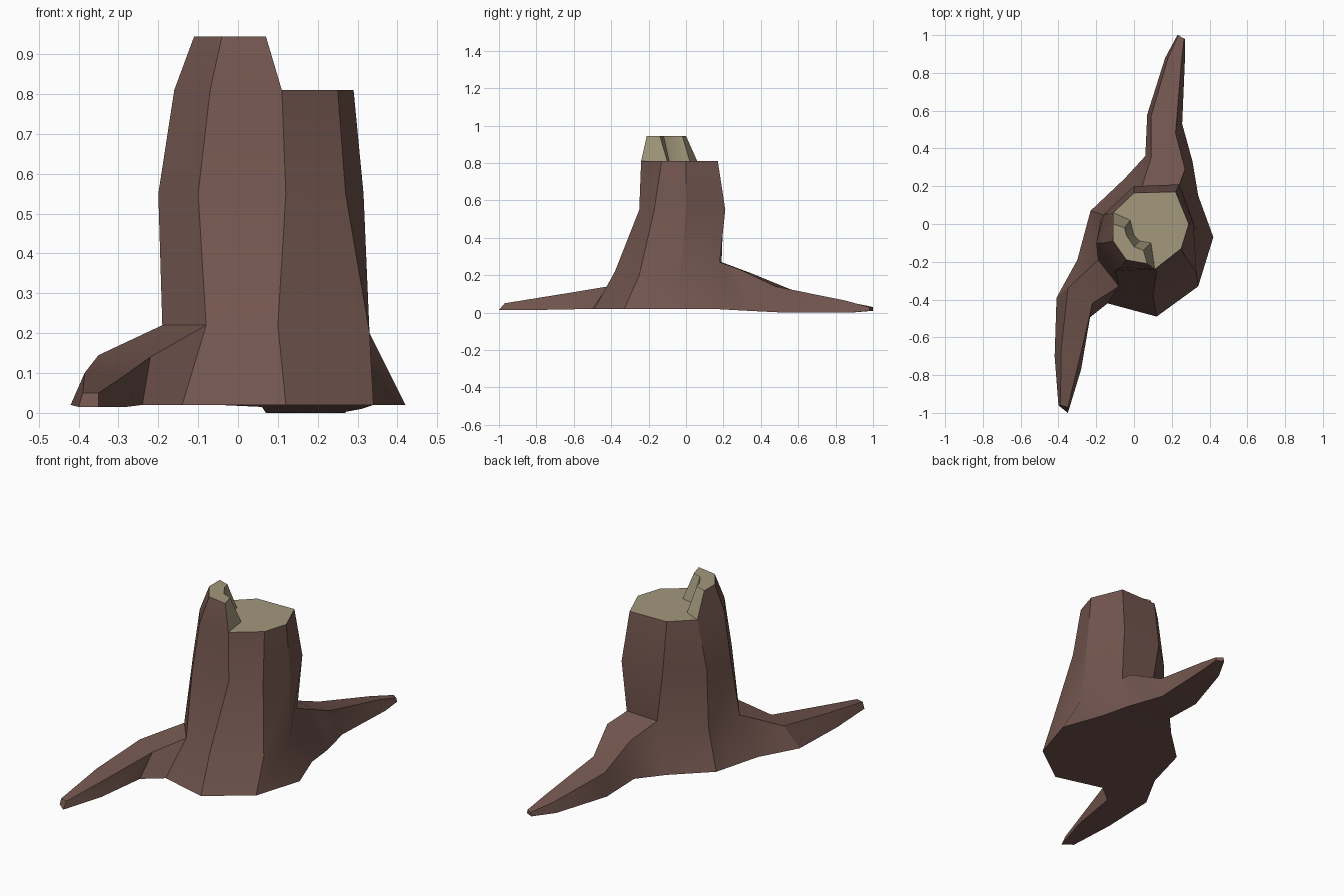
import bpy
import bmesh
from math import radians

default_cube = bpy.data.objects.get("Cube")
if default_cube:
    bpy.data.objects.remove(default_cube)


def make_material(name, colour):
    material = bpy.data.materials.new(name)
    material.use_nodes = True
    material.diffuse_color = (*colour, 1)
    shader = material.node_tree.nodes["Principled BSDF"]
    shader.inputs["Base Color"].default_value = (*colour, 1)
    shader.inputs["Roughness"].default_value = 0.9
    return material


BARK, WOOD = range(2)
materials = [
    make_material("brown bark", (.17, .092, .077)),
    make_material("pale cut wood", (.36, .315, .2)),
]

bm = bmesh.new()


def add_points(points):
    return [bm.verts.new(point) for point in points]


def add_face(verts, material=BARK):
    bm.faces.new(verts).material_index = material


def bridge(lower, upper, material=BARK, closed=True, skip=()):
    """Join two matching rows of vertices with quads."""
    count = len(lower)
    for i in range(count if closed else count - 1):
        if i not in skip:
            j = (i + 1) % count
            add_face([lower[i], lower[j], upper[j], upper[i]], material)


# Trunk rings run: left side, front left, front, front right,
# right side, back right, back left, left back
LEFT, FRONT_LEFT, FRONT, BACK_RIGHT, BACK_LEFT, LEFT_BACK = 0, 1, 2, 5, 6, 7

base_xy = [(-.3, -.19), (-.14, -.42), (.12, -.49), (.34, -.33),
           (.42, -.07), (.34, .15), (-.05, .24), (-.23, .07)]
flare_xy = [(-.19, -.19), (-.08, -.33), (.1, -.38), (.33, -.25),
            (.33, -.03), (.23, .18), (.04, .19), (-.17, .05)]
flare_z = [.22, .22, .22, .2, .2, .27, .27, .24]
middle_xy = [(-.2, -.1), (-.1, -.25), (.12, -.25), (.27, -.17),
             (.315, 0), (.24, .21), (0, .2), (-.16, .05)]
cut_xy = [(-.16, -.1), (-.07, -.23), (.11, -.24), (.25, -.13),
          (.29, 0), (.22, .17), (0, .165), (-.11, .06)]

base = add_points((x, y, .02) for x, y in base_xy)
flare = add_points((x, y, z) for (x, y), z in zip(flare_xy, flare_z))
middle = add_points((x, y, .55) for x, y in middle_xy)
cut = add_points((x, y, .81) for x, y in cut_xy)

# Trunk sides, left open where the two roots join
bridge(base, flare, skip=(LEFT, BACK_RIGHT))
bridge(flare, middle)
bridge(middle, cut)
add_face(base)


def grow_root(start, sections):
    """Extend a root from an opening in the trunk to a capped tip."""
    previous = start
    for section in sections:
        current = add_points(section)
        bridge(previous, current)
        previous = current
    add_face(previous)


# Each root section runs: outer base, outer ridge, inner ridge, inner base
grow_root(
    [base[LEFT], flare[LEFT], flare[FRONT_LEFT], base[FRONT_LEFT]],
    [
        [(-.41, -.39, .02), (-.35, -.34, .145), (-.22, -.42, .14), (-.24, -.5, .02)],
        [(-.42, -.7, .02), (-.385, -.66, .1), (-.29, -.72, .09), (-.28, -.77, .015)],
        [(-.4, -.96, .015), (-.39, -.96, .05), (-.35, -.97, .05), (-.35, -1, .015)],
    ],
)
grow_root(
    [base[BACK_LEFT], flare[BACK_LEFT], flare[BACK_RIGHT], base[BACK_RIGHT]],
    [
        [(.06, .36, .015), (.09, .35, .21), (.27, .29, .23), (.31, .33, .01)],
        [(.07, .58, 0), (.09, .57, .12), (.22, .48, .14), (.255, .53, 0)],
        [(.165, .88, 0), (.18, .88, .055), (.25, .85, .065), (.27, .88, 0)],
        [(.23, 1, .01), (.235, 1, .03), (.265, .98, .03), (.27, .98, .01)],
    ],
)

# Raised splinter left standing on one side of the cut
splinter_top = add_points(
    (x, y, .945) for x, y in [(-.11, 0), (-.11, -.09), (-.04, -.19), (.07, -.21)])
jagged_foot = add_points(
    (x, y, .81) for x, y in [(-.02, .02), (0, -.06), (.03, -.09), (.09, -.1)])
jagged_top = add_points(
    (x, y, .945) for x, y in [(-.05, -.02), (-.04, -.06), (0, -.12), (.05, -.14)])

outer_foot = [cut[LEFT_BACK], cut[LEFT], cut[FRONT_LEFT], cut[FRONT]]
bridge(outer_foot, splinter_top, closed=False)
bridge([outer_foot[0], *jagged_foot, outer_foot[-1]],
       [splinter_top[0], *jagged_top, splinter_top[-1]], WOOD, closed=False)
add_face(splinter_top + jagged_top[::-1], WOOD)

# Flat sawn surface
add_face(cut[FRONT:] + jagged_foot, WOOD)

bmesh.ops.recalc_face_normals(bm, faces=bm.faces)
mesh = bpy.data.meshes.new("tree_stump")
bm.to_mesh(mesh)
bm.free()
for material in materials:
    mesh.materials.append(material)

stump = bpy.data.objects.new("tree_stump", mesh)
bpy.context.collection.objects.link(stump)
bpy.ops.object.select_all(action='DESELECT')
stump.select_set(True)
bpy.context.view_layer.objects.active = stump
bpy.ops.object.shade_smooth_by_angle(angle=radians(30))
